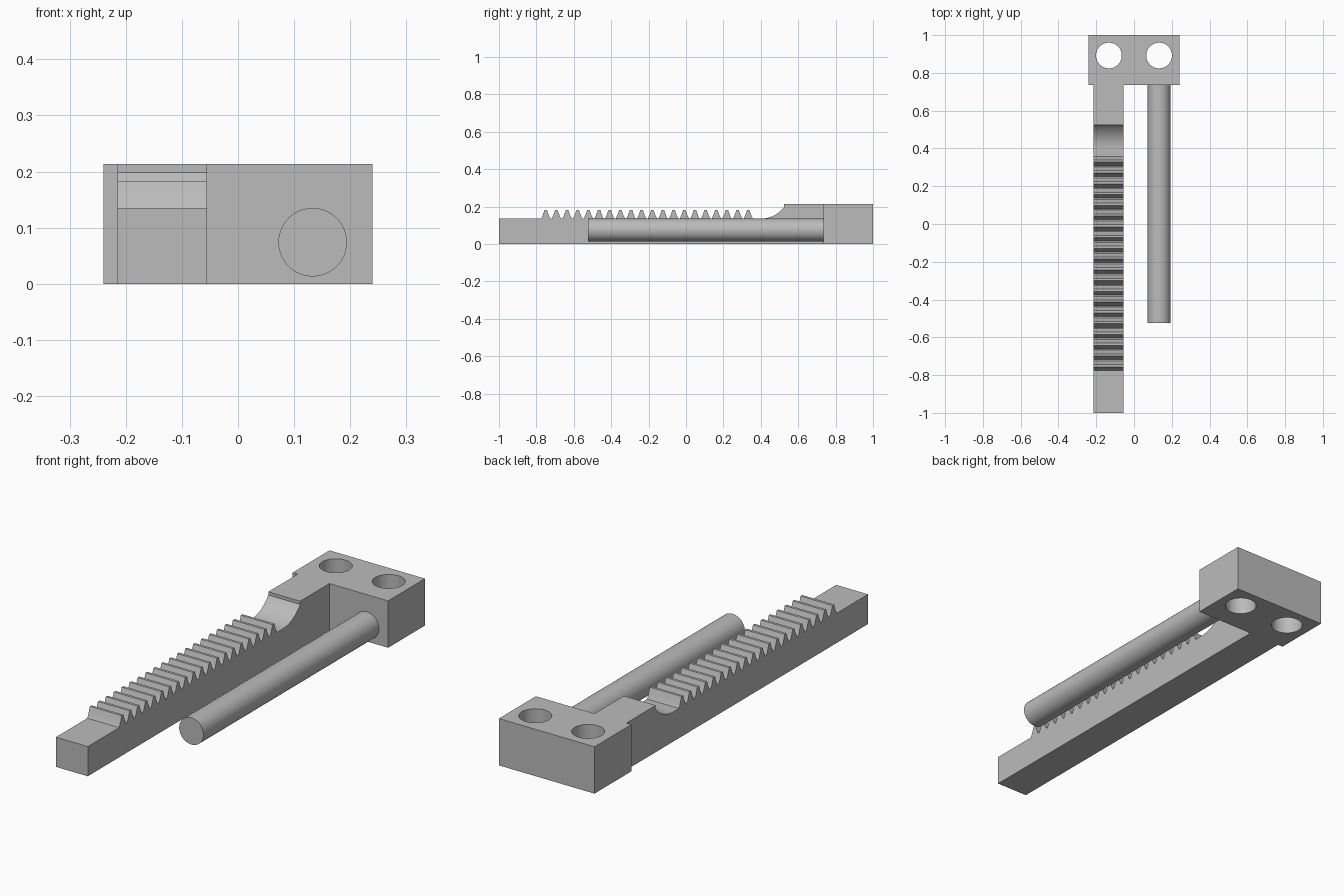
import bpy
import bmesh
import math
from mathutils import Matrix

cube = bpy.data.objects.get("Cube")
if cube:
    bpy.data.objects.remove(cube, do_unlink=True)

# Overall sizes
HEIGHT = 0.213
RACK_TOP = 0.135
BLOCK_FRONT = 0.735
HOLE_X = 0.133

grey = bpy.data.materials.new("plain grey")
grey.use_nodes = True
grey.diffuse_color = (0.5, 0.5, 0.5, 1)
grey.node_tree.nodes["Principled BSDF"].inputs["Base Color"].default_value = (0.5, 0.5, 0.5, 1)


def add_object(name, bm):
    bmesh.ops.recalc_face_normals(bm, faces=bm.faces)
    mesh = bpy.data.meshes.new(name)
    bm.to_mesh(mesh)
    bm.free()
    obj = bpy.data.objects.new(name, mesh)
    bpy.context.collection.objects.link(obj)
    mesh.materials.append(grey)
    return obj


def activate(obj):
    bpy.ops.object.select_all(action='DESELECT')
    obj.select_set(True)
    bpy.context.view_layer.objects.active = obj


def smooth(obj):
    activate(obj)
    bpy.ops.object.shade_smooth_by_angle(angle=math.radians(30))


def cylinder(name, radius, length, matrix):
    bm = bmesh.new()
    bmesh.ops.create_cone(bm, cap_ends=True, segments=64, radius1=radius,
                          radius2=radius, depth=length, matrix=matrix)
    return add_object(name, bm)


# Toothed rack: side profile in (y, z), extruded across x
profile = [(-1, 0), (-1, RACK_TOP)]
flank = [(0.025, 0), (0.018, 0.014), (0.012, 0.030), (0.006, 0.047)]
for i in range(20):
    y = -0.75 + i * 0.057
    profile += [(y - w, RACK_TOP + h) for w, h in flank]
    profile += [(y + w, RACK_TOP + h) for w, h in reversed(flank)]

# Concave ramp rising to the full height
radius, ramp_start, sweep = 0.154, 0.40, math.radians(54)
for i in range(17):
    a = sweep * i / 16
    profile.append((ramp_start + radius * math.sin(a),
                    RACK_TOP + radius * (1 - math.cos(a))))
profile += [(profile[-1][0], HEIGHT), (BLOCK_FRONT, HEIGHT), (BLOCK_FRONT, 0)]

bm = bmesh.new()
face = bm.faces.new([bm.verts.new((-0.215, y, z)) for y, z in profile])
side = bmesh.ops.extrude_face_region(bm, geom=[face])
bmesh.ops.translate(bm, vec=(0.16, 0, 0),
                    verts=[v for v in side["geom"] if isinstance(v, bmesh.types.BMVert)])
smooth(add_object("toothed_rack", bm))

# End block with two vertical through holes
depth = 1 - BLOCK_FRONT
bm = bmesh.new()
bmesh.ops.create_cube(bm, size=1,
                      matrix=Matrix.Translation((0, 1 - depth / 2, HEIGHT / 2))
                      @ Matrix.Diagonal((0.48, depth, HEIGHT, 1)))
block = add_object("end_block", bm)
for x in (-HOLE_X, HOLE_X):
    cutter = cylinder("hole_cutter", 0.068, 1, Matrix.Translation((x, 0.892, 0.1)))
    cutter.hide_render = True
    mod = block.modifiers.new("hole", 'BOOLEAN')
    mod.operation = 'DIFFERENCE'
    mod.solver = 'EXACT'
    mod.object = cutter
    activate(block)
    bpy.ops.object.modifier_apply(modifier=mod.name)
    bpy.data.objects.remove(cutter, do_unlink=True)
smooth(block)

# Round guide rod beside the rack
rod_front = -0.525
rod = cylinder("guide_rod", 0.061, BLOCK_FRONT - rod_front,
               Matrix.Translation((HOLE_X, (BLOCK_FRONT + rod_front) / 2, 0.074))
               @ Matrix.Rotation(math.pi / 2, 4, 'X'))
smooth(rod)
